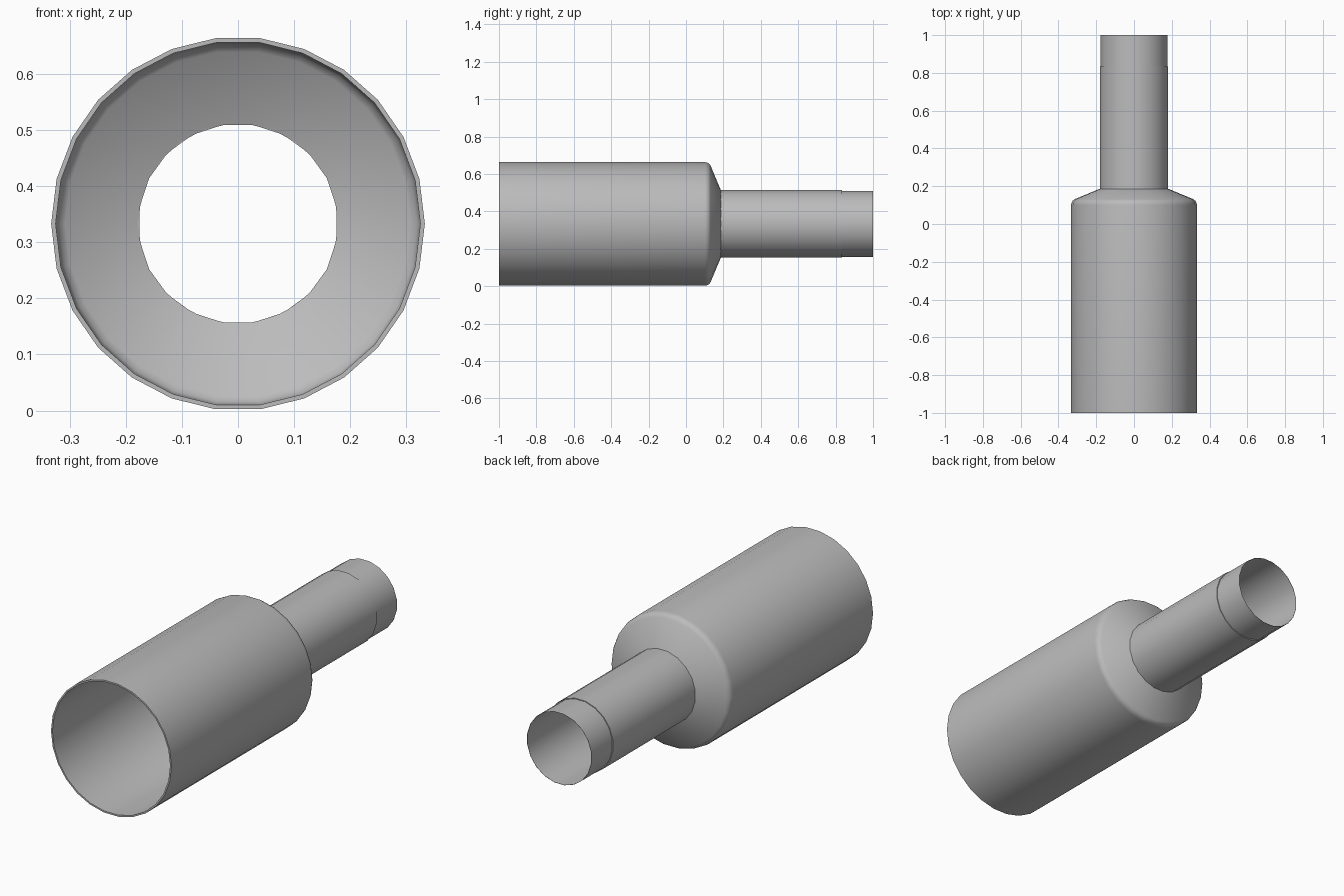
import bpy, bmesh, math

cube = bpy.data.objects.get("Cube")
if cube:
    bpy.data.objects.remove(cube)

CENTRE_Z = 0.333

grey = bpy.data.materials.new("plain grey")
grey.use_nodes = True
colour = (0.5, 0.5, 0.5, 1)
grey.diffuse_color = colour
grey.node_tree.nodes["Principled BSDF"].inputs["Base Color"].default_value = colour


def lathe(name, profile, sides):
    """Spin a closed (radius, y) profile around the horizontal y axis."""
    bm = bmesh.new()
    rings = []
    for i in range(sides):
        a = math.tau * (i + 0.5) / sides
        rings.append([bm.verts.new((r * math.sin(a), y, CENTRE_Z + r * math.cos(a)))
                      for r, y in profile])
    n = len(profile)
    for i in range(sides):
        here, there = rings[i], rings[(i + 1) % sides]
        for j in range(n):
            k = (j + 1) % n
            bm.faces.new((here[j], here[k], there[k], there[j]))
    bmesh.ops.recalc_face_normals(bm, faces=bm.faces)
    mesh = bpy.data.meshes.new(name)
    bm.to_mesh(mesh)
    bm.free()
    mesh.materials.append(grey)
    obj = bpy.data.objects.new(name, mesh)
    bpy.context.collection.objects.link(obj)
    bpy.ops.object.select_all(action="DESELECT")
    obj.select_set(True)
    bpy.context.view_layer.objects.active = obj
    bpy.ops.object.shade_smooth_by_angle(angle=math.radians(35))
    return obj


# Wide sleeve with a rounded corner and a sloping shoulder, open at the front
lathe("wide_sleeve", [
    (0.333, -1), (0.333, 0.1), (0.331, 0.112), (0.325, 0.123), (0.315, 0.131),
    (0.18, 0.187), (0.178, 0.178),
    (0.308, 0.124), (0.319, 0.115), (0.324, 0.1), (0.325, -1)], 26)

# Narrow tube with a slightly thinner end, open at the back
lathe("narrow_tube", [
    (0.183, 0.18), (0.183, 0.835), (0.179, 0.835), (0.179, 1),
    (0.178, 1), (0.178, 0.18)], 20)
